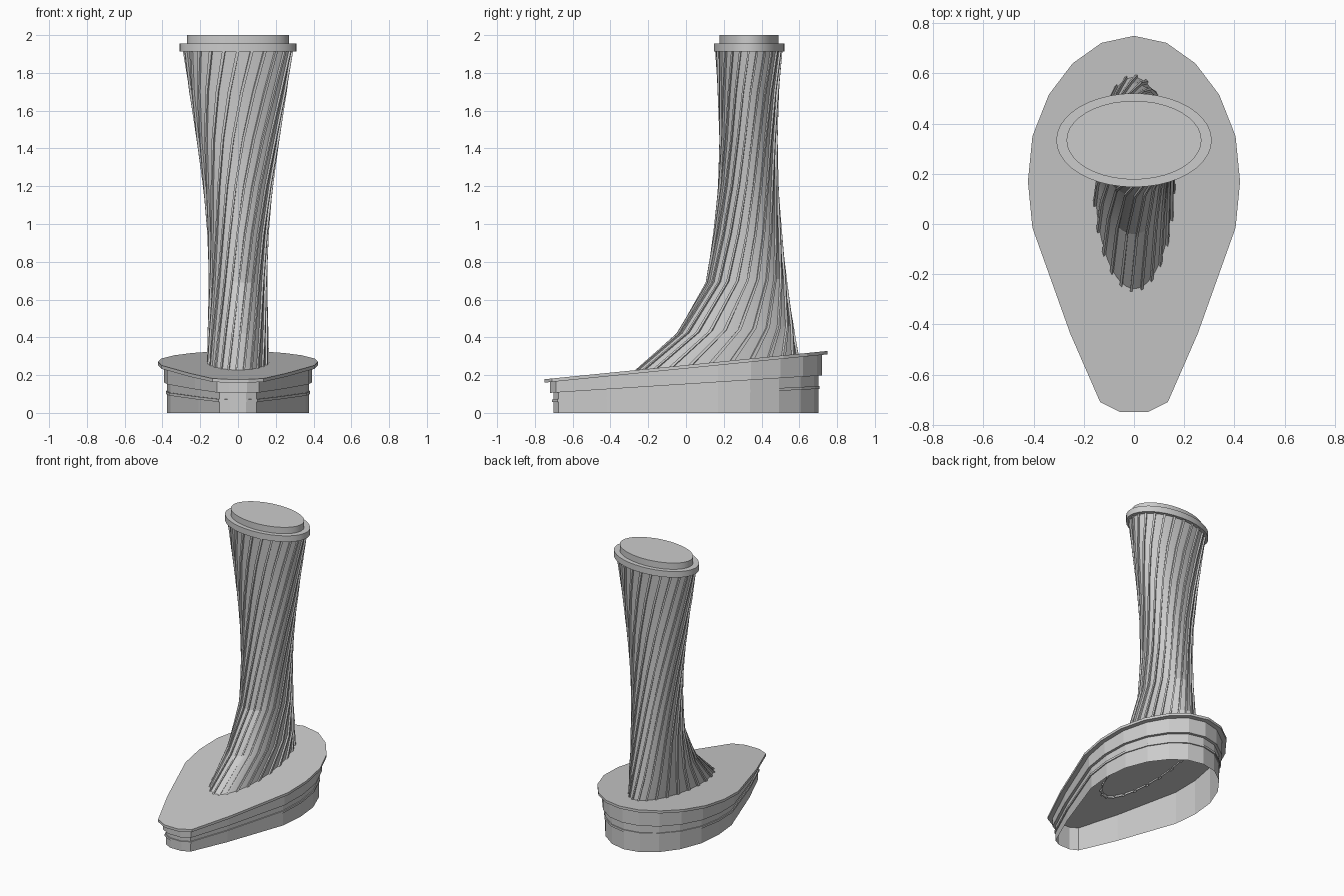
import bpy, bmesh, math

if "Cube" in bpy.data.objects:
    bpy.data.objects.remove(bpy.data.objects["Cube"])


def loft(name, rings, cap_start=False, cap_end=False, closed=False, smooth=None):
    """Skin a list of equal-length point rings into one object."""
    bm = bmesh.new()
    vs = [[bm.verts.new(p) for p in r] for r in rings]
    n = len(vs[0])
    pairs = list(zip(vs, vs[1:]))
    if closed:
        pairs.append((vs[-1], vs[0]))
    for a, b in pairs:
        for i in range(n):
            j = (i + 1) % n
            bm.faces.new((a[i], a[j], b[j], b[i]))
    if cap_start:
        bm.faces.new(vs[0][::-1])
    if cap_end:
        bm.faces.new(vs[-1])
    bmesh.ops.recalc_face_normals(bm, faces=bm.faces)
    me = bpy.data.meshes.new(name)
    bm.to_mesh(me)
    bm.free()
    ob = bpy.data.objects.new(name, me)
    bpy.context.collection.objects.link(ob)
    if smooth:
        bpy.ops.object.select_all(action='DESELECT')
        ob.select_set(True)
        bpy.context.view_layer.objects.active = ob
        bpy.ops.object.shade_smooth_by_angle(angle=math.radians(smooth))
    return ob


# Base outline: right half from rear to front, mirrored
half = [(0.13, 0.722), (0.245, 0.64), (0.34, 0.515), (0.405, 0.35),
        (0.423, 0.17), (0.405, -0.015), (0.255, -0.435), (0.135, -0.71), (0.055, -0.75)]
left = [(-x, y) for x, y in half]
outline = left + half[::-1] + [(0, 0.75)]      # counter-clockwise


def inset(d):
    out, n = [], len(outline)
    for i, (x, y) in enumerate(outline):
        px, py = outline[i - 1]
        qx, qy = outline[(i + 1) % n]
        ns = []
        for ax, ay, bx, by in ((px, py, x, y), (x, y, qx, qy)):
            l = math.hypot(bx - ax, by - ay)
            ns.append((-(by - ay) / l, (bx - ax) / l))
        mx, my = ns[0][0] + ns[1][0], ns[0][1] + ns[1][1]
        k = 2 * d / (mx * mx + my * my)
        out.append((x + mx * k, y + my * k))
    return out


def base_ring(d, z0, slope):
    return [(x, y, z0 + slope * y) for x, y in inset(d)]


# Hollow base: wall, stepped band and sloping lid
loft("base_wall", [base_ring(0.048, 0, 0), base_ring(0.048, 0.152, 0.064)])
loft("base_band", [base_ring(0.048, 0.152, 0.064), base_ring(0.03, 0.152, 0.064),
                   base_ring(0.03, 0.235, 0.1), base_ring(0.048, 0.235, 0.1)], closed=True)
loft("base_lid", [base_ring(0, 0.235, 0.1), base_ring(0, 0.253, 0.1)],
     cap_start=True, cap_end=True)
loft("base_ridge", [base_ring(0.048, 0.092, 0.05), base_ring(0.041, 0.092, 0.05),
                    base_ring(0.041, 0.107, 0.05), base_ring(0.048, 0.107, 0.05)], closed=True)

# Twisted column sections: front y, front z, back y, back z, half width
sections = [(-0.295, 0.195, 0.59, 0.285, 0.155), (-0.04, 0.42, 0.56, 0.46, 0.15),
            (0.115, 0.69, 0.523, 0.71, 0.145), (0.155, 0.95, 0.498, 0.95, 0.152),
            (0.18, 1.2, 0.48, 1.2, 0.175), (0.187, 1.45, 0.475, 1.45, 0.21),
            (0.178, 1.7, 0.482, 1.7, 0.248), (0.165, 1.92, 0.50, 1.92, 0.282)]
RIBS, OUT, TWIST = 24, 0.011, math.radians(80)


def section_ring(fy, fz, by, bz, w):
    cy, cz, b = (fy + by) / 2, (fz + bz) / 2, (by - fy) / 2
    turn = TWIST * (cz - 1.92) / 1.68
    ring = []
    for i in range(RIBS):
        for f, o in ((-0.11, 0), (-0.11, OUT), (0.11, OUT), (0.11, 0), (0.5, 0)):
            t = 2 * math.pi * (i + f) / RIBS + turn
            s = math.sin(t)
            ring.append(((w + o) * math.cos(t), cy + (b + o) * s, cz + (bz - fz) / 2 * s))
    return ring


loft("twisted_ribbed_column", [section_ring(*s) for s in sections], cap_end=True, smooth=20)


# Oval collar and top plate
def oval(a, b, z, n=40):
    return [(a * math.cos(2 * math.pi * i / n), 0.334 + b * math.sin(2 * math.pi * i / n), z)
            for i in range(n)]


loft("top_collar", [oval(0.31, 0.187, 1.912), oval(0.31, 0.187, 1.955)], True, True, smooth=30)
loft("top_plate", [oval(0.269, 0.157, 1.955), oval(0.269, 0.157, 2.0)], True, True, smooth=30)
